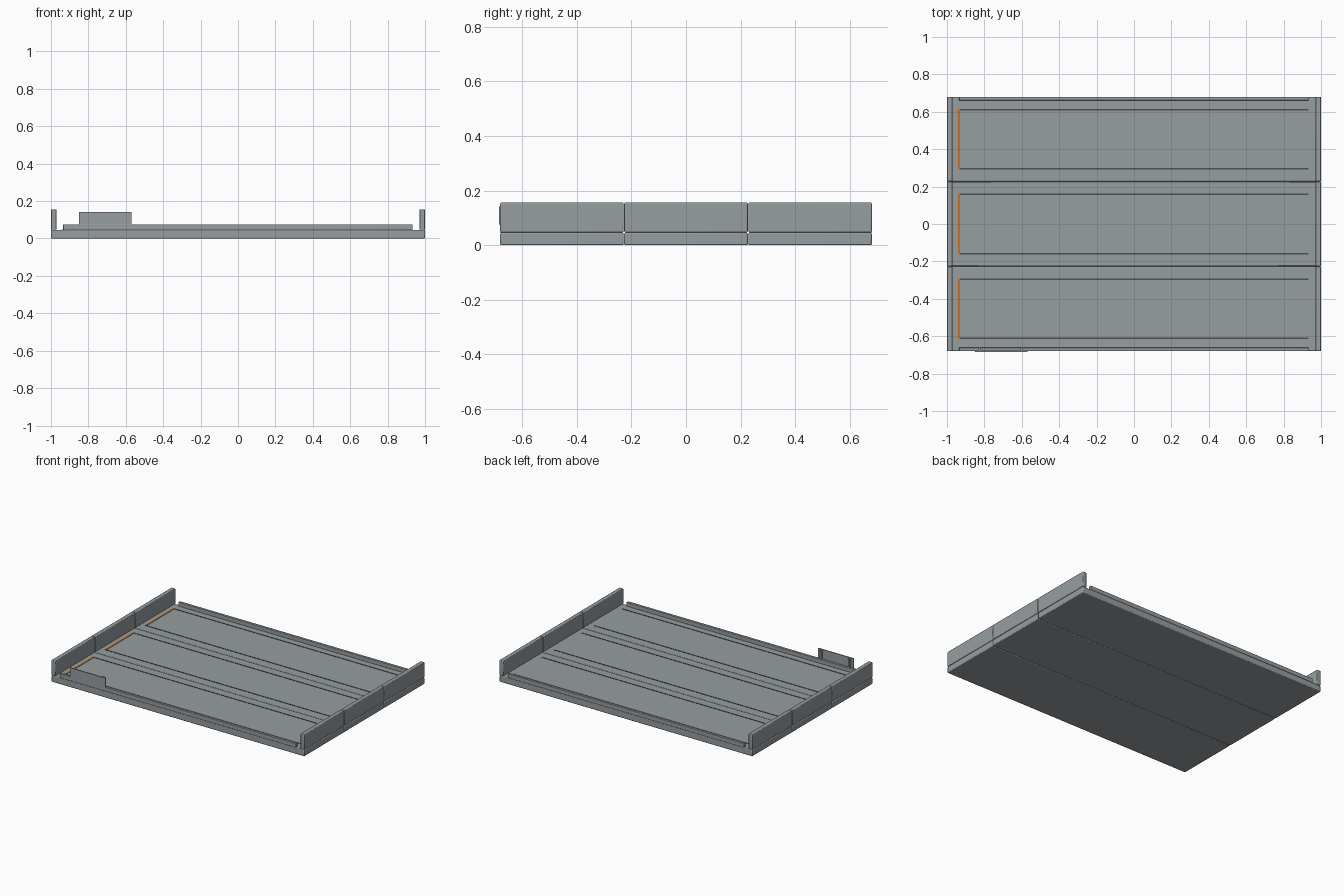
import bpy

if "Cube" in bpy.data.objects:
    bpy.data.objects.remove(bpy.data.objects["Cube"], do_unlink=True)


def material(name, color):
    m = bpy.data.materials.new(name)
    m.use_nodes = True
    m.diffuse_color = (*color, 1)
    m.node_tree.nodes["Principled BSDF"].inputs["Base Color"].default_value = (*color, 1)
    return m


steel = material("steel grey", (0.31, 0.34, 0.355))
dark = material("dark grey", (0.07, 0.08, 0.09))
orange = material("orange", (0.65, 0.15, 0.01))


def box(name, x, y, z, mat, bevel=0.0):
    """Box from (min, max) ranges, with optional softened edges."""
    lo, hi = zip(x, y, z)
    bpy.ops.mesh.primitive_cube_add(size=1, location=[(a + b) / 2 for a, b in zip(lo, hi)])
    ob = bpy.context.object
    ob.name = name
    ob.scale = [b - a for a, b in zip(lo, hi)]
    bpy.ops.object.transform_apply(location=False, rotation=False, scale=True)
    ob.data.materials.append(mat)
    if bevel:
        mod = ob.modifiers.new("soft edges", "BEVEL")
        mod.width = bevel
        mod.segments = 2
        bpy.ops.object.shade_smooth_by_angle()
    return ob


PITCH = 0.454    # spacing of the three bays
HALF = 0.226     # half width of one bay
TOP = 0.046      # deck surface

for i, bay in enumerate(("front", "middle", "back")):
    yc = (i - 1) * PITCH
    y = (yc - HALF, yc + HALF)

    # Deck slab and the end walls standing on it
    box(bay + "_deck", (-1, 1), y, (0, TOP), steel, 0.005)
    for side, s in (("right", -1), ("left", 1)):
        box(f"{bay}_{side}_wall", sorted((s * 0.97, s)), y, (0.047, 0.156), steel, 0.004)

    # Painted guide lines and orange stop line
    for n, s in (("near", -1), ("far", 1)):
        yl = yc + s * 0.158
        box(f"{bay}_{n}_guide_line", (-0.933, 0.933), (yl - 0.004, yl + 0.004),
            (TOP - 0.002, TOP + 0.002), dark)
    box(bay + "_stop_line", (-0.942, -0.931), (yc - 0.16, yc + 0.16),
        (TOP - 0.002, TOP + 0.003), orange)

# Raised curbs along the two long edges
for n, s in (("front", -1), ("back", 1)):
    box(n + "_curb", (-0.935, 0.933), sorted((s * 0.661, s * 0.679)), (TOP - 0.001, 0.075), steel, 0.002)

# Blank panel on two posts above the front curb
box("panel", (-0.85, -0.57), (-0.684, -0.676), (0.075, 0.142), steel)
for n, x in (("right", -0.825), ("left", -0.6)):
    box(n + "_panel_post", (x - 0.006, x + 0.006), (-0.676, -0.658), (0.07, 0.14), steel)
